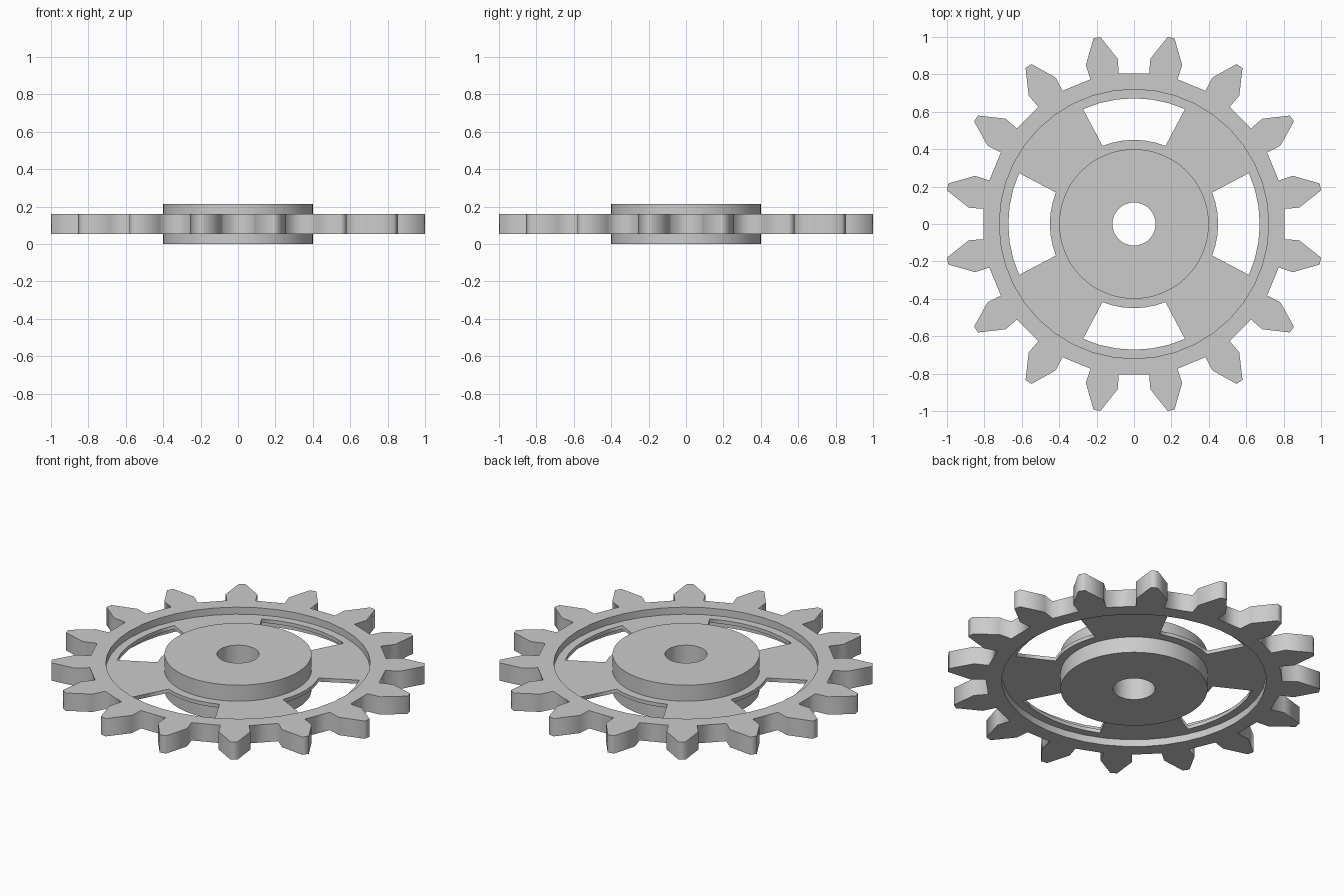
import bpy, bmesh
from math import sin, cos, pi, radians

cube = bpy.data.objects.get("Cube")
if cube:
    bpy.data.objects.remove(cube)

MID_Z = 0.107
TEETH = 16

grey = bpy.data.materials.new("light grey metal")
grey.use_nodes = True
grey.diffuse_color = (0.6, 0.6, 0.6, 1)
grey.node_tree.nodes["Principled BSDF"].inputs["Base Color"].default_value = (0.6, 0.6, 0.6, 1)


def polar(radius, degrees):
    a = radians(degrees)
    return (radius * cos(a), radius * sin(a))


def circle(radius, sides):
    return [polar(radius, 360 * i / sides) for i in range(sides)]


def plate(name, outlines, thickness):
    """Extrude an outline with holes, centred on the middle plane."""
    curve = bpy.data.curves.new(name, "CURVE")
    curve.dimensions = "2D"
    curve.fill_mode = "BOTH"
    curve.extrude = thickness / 2
    for points in outlines:
        spline = curve.splines.new("POLY")
        spline.points.add(len(points) - 1)
        for p, (x, y) in zip(spline.points, points):
            p.co = (x, y, 0, 1)
        spline.use_cyclic_u = True
    source = bpy.data.objects.new(name + " outline", curve)
    bpy.context.collection.objects.link(source)
    bpy.context.view_layer.update()
    graph = bpy.context.evaluated_depsgraph_get()
    mesh = bpy.data.meshes.new_from_object(source.evaluated_get(graph))
    bpy.data.objects.remove(source)

    bm = bmesh.new()
    bm.from_mesh(mesh)
    bmesh.ops.remove_doubles(bm, verts=bm.verts, dist=0.0005)
    bmesh.ops.dissolve_limit(bm, angle_limit=radians(0.5), verts=bm.verts, edges=bm.edges)
    bmesh.ops.recalc_face_normals(bm, faces=bm.faces)
    bm.to_mesh(mesh)
    bm.free()

    mesh.name = name
    mesh.materials.clear()
    mesh.materials.append(grey)
    obj = bpy.data.objects.new(name, mesh)
    obj.location.z = MID_Z
    bpy.context.collection.objects.link(obj)
    return obj


# Toothed rim: each tooth has a root, a shoulder and a narrow tip
half_tooth = [(0.808, -5.5), (0.888, -5.6), (1.0157, -1.07)]
tooth = half_tooth + [(r, -a) for r, a in reversed(half_tooth)]
outline = [polar(r, (i + 0.5) * 360 / TEETH + a) for i in range(TEETH) for r, a in tooth]
plate("toothed_rim", [outline, circle(0.72, 40)], 0.107)


# Thin web with four windows, leaving four spokes
def window(centre):
    outer = [polar(0.672, centre - 23.9 + 47.8 * i / 6) for i in range(7)]
    inner = [polar(0.45, centre + 22 - 44 * i / 6) for i in range(7)]
    return outer + inner


plate("spoked_web", [circle(0.722, 40), circle(0.3, 40)] + [window(90 * k) for k in range(4)], 0.022)

# Thick hub with a bore
hub = plate("hub", [circle(0.4, 72), circle(0.115, 40)], 2 * MID_Z)
bpy.context.view_layer.objects.active = hub
hub.select_set(True)
bpy.ops.object.shade_smooth_by_angle(angle=radians(30))
